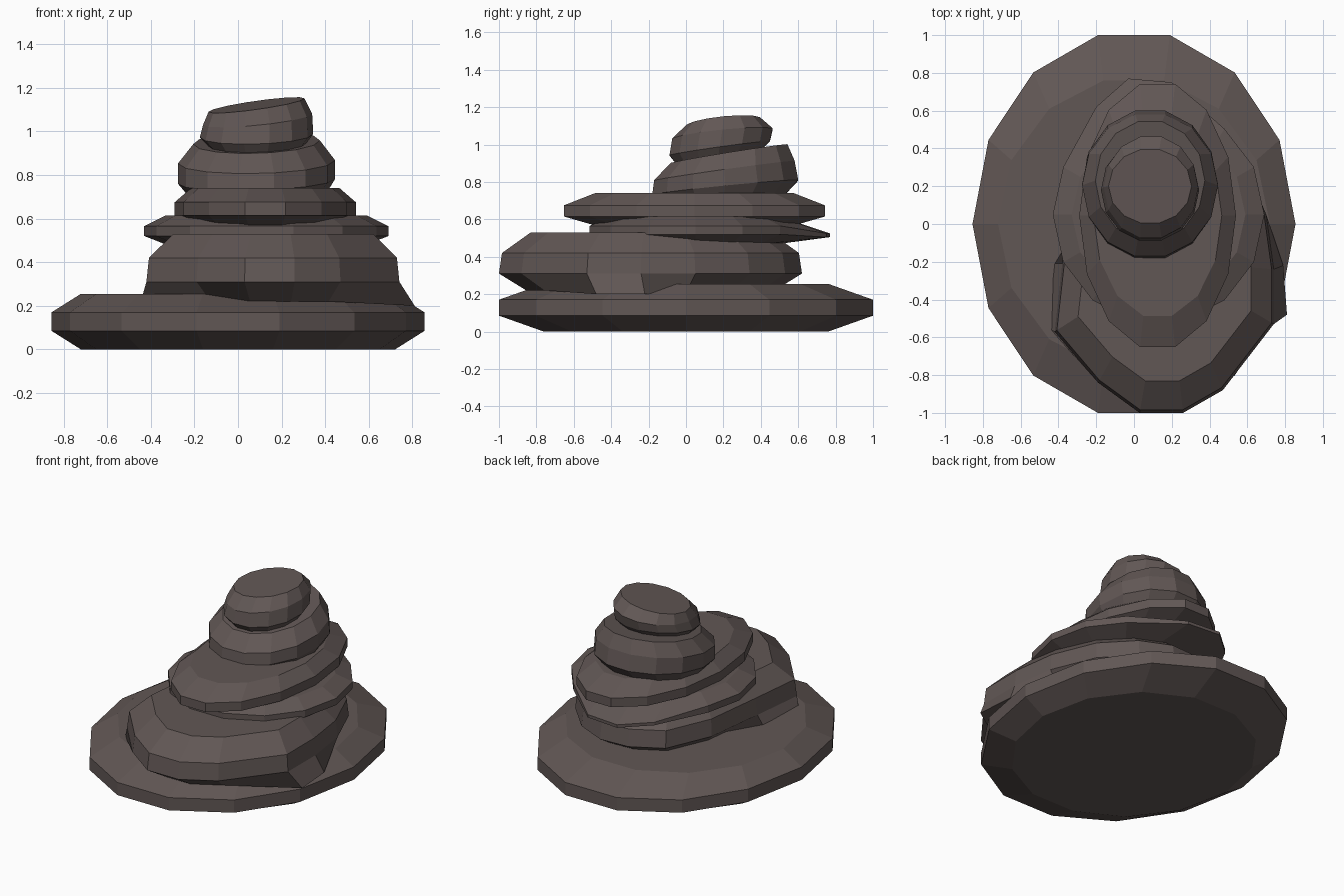
import bpy, bmesh, math

mat = bpy.data.materials.new("dark_rock")
mat.diffuse_color = (0.12, 0.095, 0.09, 1)


def ellipse(cx, cy, rx, ry, n=14):
    return [(cx + rx * math.cos(2 * math.pi * k / n),
             cy + ry * math.sin(2 * math.pi * k / n)) for k in range(n)]


def stone(name, rings):
    """Loft closed rings of 3D points, capped at both ends, flat shaded."""
    bm = bmesh.new()
    loops = [[bm.verts.new(p) for p in ring] for ring in rings]
    n = len(loops[0])
    for a, b in zip(loops, loops[1:]):
        for i in range(n):
            j = (i + 1) % n
            bm.faces.new((a[i], a[j], b[j], b[i]))
    bm.faces.new(loops[0][::-1])
    bm.faces.new(loops[-1])
    bmesh.ops.recalc_face_normals(bm, faces=bm.faces)
    me = bpy.data.meshes.new(name)
    bm.to_mesh(me)
    bm.free()
    me.materials.append(mat)
    ob = bpy.data.objects.new(name, me)
    bpy.context.collection.objects.link(ob)
    return ob


def oval_ring(z, cx, cy, rx, ry, tx=0, ty=0):
    """Oval ring whose plane slopes by tx along x and ty along y."""
    return [(x, y, z + tx * (x - cx) + ty * (y - cy))
            for x, y in ellipse(cx, cy, rx, ry)]


# Wide base slab
stone("base_slab", [oval_ring(0, 0, 0, 0.72, 0.78),
                    oval_ring(0.085, 0, 0, 0.855, 1.026),
                    oval_ring(0.17, 0, 0, 0.855, 1.026),
                    oval_ring(0.255, 0, 0, 0.72, 0.78)])

# Large lower boulder with corners drooping onto the base
outline = [(0.74, -0.24), (0.70, 0.05), (0.58, 0.34), (0.4, 0.53), (0.2, 0.62),
           (0, 0.61), (-0.2, 0.5), (-0.33, 0.2), (-0.38, -0.21), (-0.42, -0.57),
           (-0.19, -0.84), (0.03, -1), (0.26, -1), (0.47, -0.88), (0.74, -0.53)]
rings = [[(0.17 + (x - 0.17) * s, -0.19 + (y + 0.19) * s, z) for x, y in outline]
         for z, s in ((0.22, 0.82), (0.31, 1), (0.42, 0.98), (0.53, 0.79))]
for i, p in {0: (0.79, -0.22, 0.2), 14: (0.81, -0.48, 0.2),
             8: (-0.43, -0.21, 0.24), 9: (-0.44, -0.56, 0.24)}.items():
    rings[0][i] = p
stone("lower_boulder", rings)

# Flat slab with a thin lip at the back
rings = [oval_ring(0.465, 0.13, 0.05, 0.42, 0.43),
         oval_ring(0.52, 0.13, 0.05, 0.56, 0.58),
         oval_ring(0.565, 0.13, 0.05, 0.56, 0.58),
         oval_ring(0.615, 0.13, 0.05, 0.46, 0.46)]
for r, z in ((1, 0.505), (2, 0.525)):
    rings[r][3] = (0.2, 0.75, z)
    rings[r][4] = (-0.03, 0.77, z)
    rings[r][5] = (-0.2, 0.62, z + 0.005)
stone("thin_slab", rings)

# Upper slab
stone("upper_slab", [oval_ring(0.56, 0.125, 0.045, 0.33, 0.52),
                     oval_ring(0.615, 0.125, 0.045, 0.415, 0.715),
                     oval_ring(0.675, 0.125, 0.045, 0.415, 0.715),
                     oval_ring(0.74, 0.125, 0.045, 0.34, 0.545)])

# Tilted round boulder
stone("upper_boulder", [oval_ring(0.70, 0.085, 0.2, 0.31, 0.32, 0, 0.04),
                        oval_ring(0.77, 0.085, 0.21, 0.36, 0.4, 0.03, 0.1),
                        oval_ring(0.86, 0.085, 0.205, 0.36, 0.385, 0.02, 0.14),
                        oval_ring(0.95, 0.085, 0.23, 0.29, 0.32, 0.03, 0.16)])

# Tilted top stone
stone("top_stone", [oval_ring(0.92, 0.085, 0.17, 0.21, 0.22, 0, 0.16),
                    oval_ring(0.98, 0.085, 0.18, 0.26, 0.275, 0.03, 0.14),
                    oval_ring(1.055, 0.09, 0.195, 0.25, 0.275, 0.1, 0.1),
                    oval_ring(1.12, 0.085, 0.2, 0.22, 0.2, 0.14, 0.1)])
